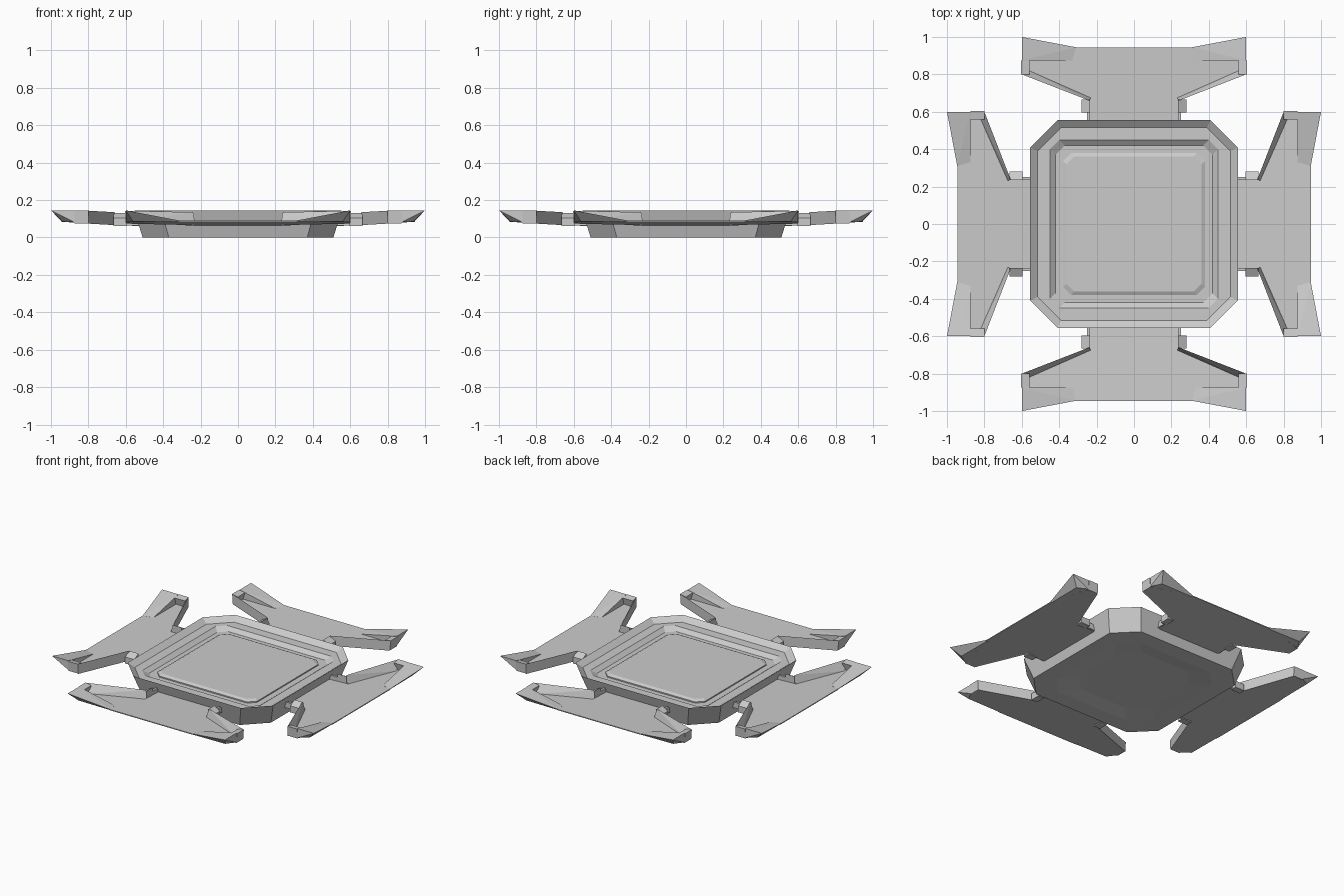
import bpy, bmesh
from mathutils import Matrix
from math import pi

if "Cube" in bpy.data.objects:
    bpy.data.objects.remove(bpy.data.objects["Cube"])


def finish(bm, name):
    bmesh.ops.recalc_face_normals(bm, faces=bm.faces)
    me = bpy.data.meshes.new(name)
    bm.to_mesh(me)
    bm.free()
    ob = bpy.data.objects.new(name, me)
    bpy.context.collection.objects.link(ob)
    return ob


def octagon(h, c, z):
    # square of half size h with corners cut at c
    return [(h, -c, z), (h, c, z), (c, h, z), (-c, h, z),
            (-h, c, z), (-h, -c, z), (-c, -h, z), (c, -h, z)]


def loft(name, rings):
    bm = bmesh.new()
    loops = [[bm.verts.new(p) for p in octagon(*r)] for r in rings]
    for a, b in zip(loops, loops[1:]):
        for i in range(8):
            j = (i + 1) % 8
            bm.faces.new((a[i], a[j], b[j], b[i]))
    bm.faces.new(loops[0])
    bm.faces.new(loops[-1])
    return finish(bm, name)


def hull(bm, pts, side):
    # convex solid, mirrored by side
    vs = [bm.verts.new((x * side, y, z)) for x, y, z in pts]
    bmesh.ops.convex_hull(bm, input=vs)


def deck_z(y):
    return 0.075 + 0.015 * (y - 0.52) / 0.425


def under_z(y):
    return 0.060 + 0.024 * (y - 0.52) / 0.425


# dished hub with stepped rim
loft("hub", [(.30, .18, .012), (.40, .28, 0), (.51, .37, 0), (.555, .41, .145),
             (.515, .39, .115), (.45, .40, .115), (.42, .37, .092),
             (.30, .25, .092)])
# raised centre plate
loft("centre_plate", [(.38, .335, .085), (.38, .335, .100), (.36, .32, .110)])


def make_wing(name, angle):
    bm = bmesh.new()
    # flat tray
    half = [(.24, .52), (.24, .66), (.60, .80), (.60, .875), (.31, .945)]
    outline = half + [(-x, y) for x, y in reversed(half)]
    top = [bm.verts.new((x, y, deck_z(y))) for x, y in outline]
    low = [bm.verts.new((x, y, under_z(y))) for x, y in outline]
    bm.faces.new(top)
    bm.faces.new(low)
    n = len(outline)
    for i in range(n):
        j = (i + 1) % n
        bm.faces.new((low[i], low[j], top[j], top[i]))
    for s in (1, -1):
        # upswept outer corner
        hull(bm, [(.31, .945, .09), (.60, 1.0, .145), (.60, .875, .145),
                  (.33, .875, .088), (.31, .94, .083), (.56, .94, .085),
                  (.60, .875, .081), (.33, .875, .080)], s)
        # slanted side wall, sloping down to the tray inside
        hull(bm, [(.24, .66, .066), (.60, .80, .074), (.24, .66, .135),
                  (.60, .80, .143), (.23, .675, .078), (.56, .82, .084)], s)
        # end rail
        hull(bm, [(x, y, z) for y in (.80, .875) for x, z in
                  ((.575, .08), (.60, .076), (.605, .143), (.56, .135))], s)
        # hinge block and neck rail
        hull(bm, [(x, y, z) for x in (.235, .28) for y in (.595, .665)
                  for z in (.06, .105 if x > .25 else .13)], s)
        hull(bm, [(x, y, z) for x in (.235, .25) for y in (.525, .60)
                  for z in (.065, .105)], s)
    bm.transform(Matrix.Rotation(angle, 4, 'Z'))
    finish(bm, name)


for i, side in enumerate(("back", "left", "front", "right")):
    make_wing(side + "_wing", i * pi / 2)
